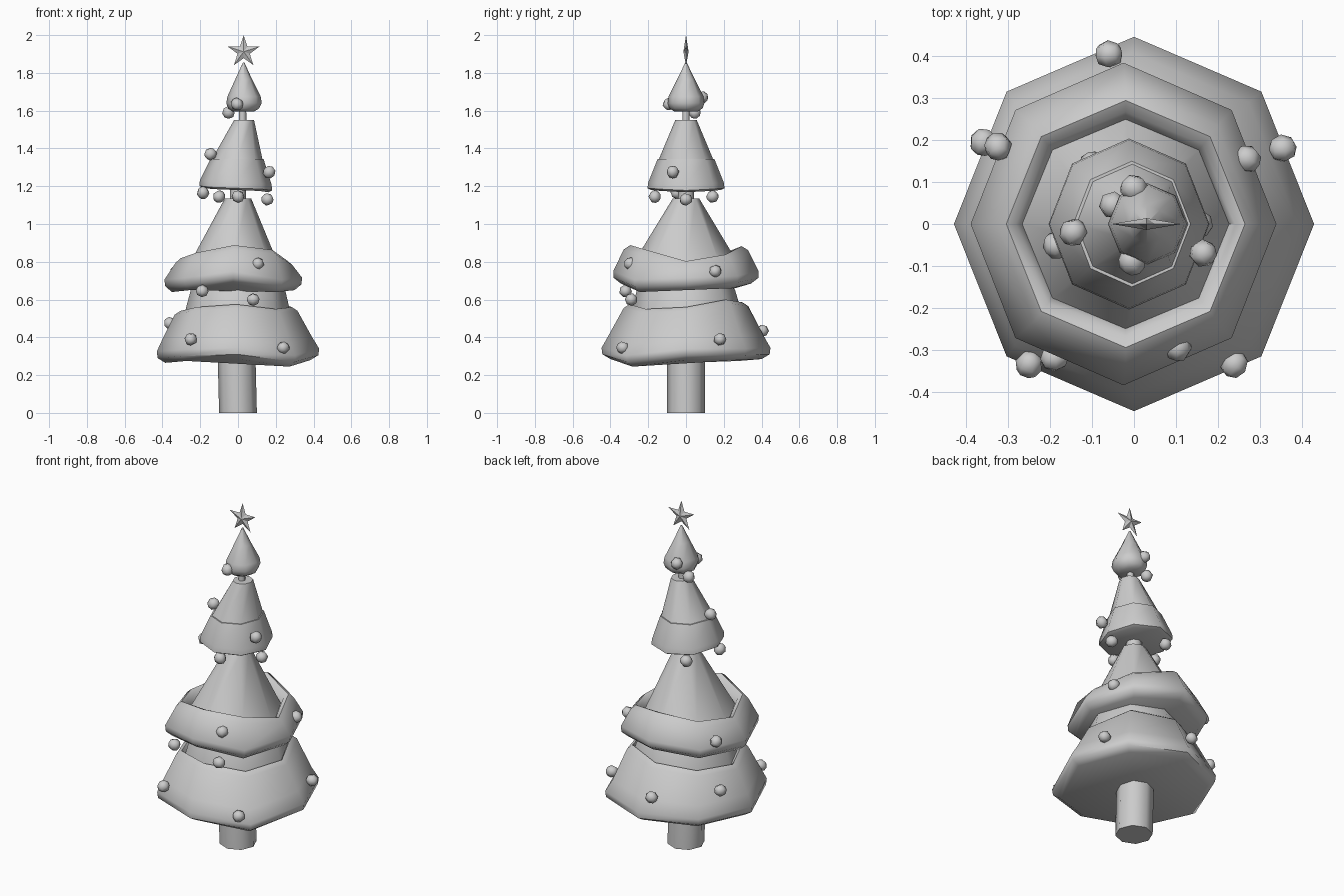
import bpy, bmesh, math, random
from mathutils import Vector

random.seed(4)
if "Cube" in bpy.data.objects:
    bpy.data.objects.remove(bpy.data.objects["Cube"])

clay = bpy.data.materials.new("plain_grey")
clay.use_nodes = True
grey = (0.6, 0.6, 0.6, 1)
clay.diffuse_color = grey
clay.node_tree.nodes["Principled BSDF"].inputs["Base Color"].default_value = grey


def finish(name, bm, angle=50):
    bmesh.ops.recalc_face_normals(bm, faces=bm.faces)
    mesh = bpy.data.meshes.new(name)
    bm.to_mesh(mesh)
    bm.free()
    mesh.materials.append(clay)
    obj = bpy.data.objects.new(name, mesh)
    bpy.context.collection.objects.link(obj)
    bpy.ops.object.select_all(action='DESELECT')
    obj.select_set(True)
    bpy.context.view_layer.objects.active = obj
    if angle:
        bpy.ops.object.shade_smooth_by_angle(angle=math.radians(angle))
    return obj


def loft(name, rings, sides=8, angle=50):
    """Each ring: (centre x, radius x, radius y, height, height offsets per corner)."""
    bm = bmesh.new()
    loops = []
    for cx, rx, ry, z, wave in rings:
        loop = []
        for i in range(sides):
            a = math.tau * i / sides
            loop.append(bm.verts.new((cx + rx * math.cos(a), ry * math.sin(a),
                                      z + (wave[i] if wave else 0))))
        loops.append(loop)
    for low, high in zip(loops, loops[1:]):
        for i in range(sides):
            j = (i + 1) % sides
            bm.faces.new((low[i], low[j], high[j], high[i]))
    bm.faces.new(loops[0])
    bm.faces.new(loops[-1])
    return finish(name, bm, angle)


# Trunk running up through every tier
loft("trunk", [(0, .10, .10, 0, None), (-.01, .10, .10, .4, None),
               (0, .045, .045, 1.05, None), (0, .04, .04, 1.25, None),
               (.025, .02, .02, 1.45, None), (.025, .018, .018, 1.66, None)])

# Corner height offsets, counter-clockwise from +x
hem1 = (.005, .005, .01, 0, -.01, 0, .01, -.03)
rim1 = (-.01, .03, .015, -.01, -.03, -.01, .005, -.02)
hem2 = (-.01, 0, .025, -.005, -.02, -.01, .025, -.02)
rim2 = (-.045, -.01, .035, 0, -.03, 0, .04, .015)

# Bottom tier: flared skirt, rim and inner cone
loft("bottom_tier", [
    (0, .385, .40, .275, hem1), (0, .425, .443, .30, hem1), (0, .43, .447, .335, hem1),
    (-.005, .395, .41, .40, hem1), (-.01, .325, .33, .55, rim1),
    (-.01, .295, .30, .57, rim1), (-.005, .28, .285, .55, rim1),
    (0, .25, .26, .65, None), (0, .08, .08, .92, None)])

# Second tier: bulging collar around a tall cone
loft("second_tier", [
    (-.025, .325, .345, .66, hem2), (-.025, .36, .383, .69, hem2),
    (-.025, .365, .385, .725, hem2), (-.02, .31, .33, .825, rim2),
    (-.02, .285, .295, .848, rim2), (-.02, .262, .268, .835, rim2),
    (-.02, .247, .25, .80, rim2), (0, .07, .07, 1.135, None)])

# Third tier: skirt below a crease, cone with a cut top
hem3 = (-.012, -.005, 0, .005, .012, .005, 0, -.005)
loft("third_tier", [
    (-.012, .175, .185, 1.18, hem3), (-.012, .192, .204, 1.19, hem3),
    (-.012, .19, .20, 1.22, hem3), (-.005, .14, .15, 1.345, None)])
loft("third_cone", [(-.005, .135, .145, 1.34, None), (.032, .053, .057, 1.55, None)])

# Crown tier: rounded foot and pointed cone
loft("crown_tier", [
    (.03, .055, .06, 1.595, None), (.03, .082, .088, 1.612, None),
    (.032, .094, .097, 1.64, None), (.032, .088, .092, 1.675, None),
    (.03, .045, .047, 1.765, None), (.03, .004, .004, 1.855, None)])

# Five-pointed star with raised centres on both sides
bm = bmesh.new()
centre = Vector((.03, 0, 1.912))
edge = []
for i in range(10):
    a = math.pi / 2 + math.pi * i / 5
    r = .034 if i % 2 else .088
    edge.append(bm.verts.new(centre + Vector((math.cos(a) * r, 0, math.sin(a) * r))))
for depth in (-.014, .014):
    hub = bm.verts.new(centre + Vector((0, depth, 0)))
    for i in range(10):
        bm.faces.new((hub, edge[i], edge[(i + 1) % 10]))
finish("star", bm, 0)

# Baubles hung on the tiers
baubles = {
    "bottom": [(.24, -.335, .345), (-.25, -.335, .39), (-.36, .195, .475),
               (.355, .18, .39), (-.06, .405, .435)],
    "second": [(.105, -.295, .79), (-.19, -.32, .645), (.08, -.29, .60),
               (-.325, .185, .75), (.27, .155, .75)],
    "third": [(.165, -.07, 1.275), (-.145, -.02, 1.37), (-.185, -.05, 1.165),
              (-.1, .14, 1.145), (0, -.165, 1.145), (.155, 0, 1.13)],
    "crown": [(-.005, -.09, 1.635), (-.05, .045, 1.59), (0, .085, 1.67)],
}
for tier, spots in baubles.items():
    for n, spot in enumerate(spots):
        bm = bmesh.new()
        bmesh.ops.create_uvsphere(bm, u_segments=7, v_segments=4, radius=.034)
        ball = finish(f"{tier}_bauble_{n + 1}", bm, 50)
        ball.location = spot
        ball.rotation_euler = [random.uniform(0, math.tau) for _ in range(3)]
